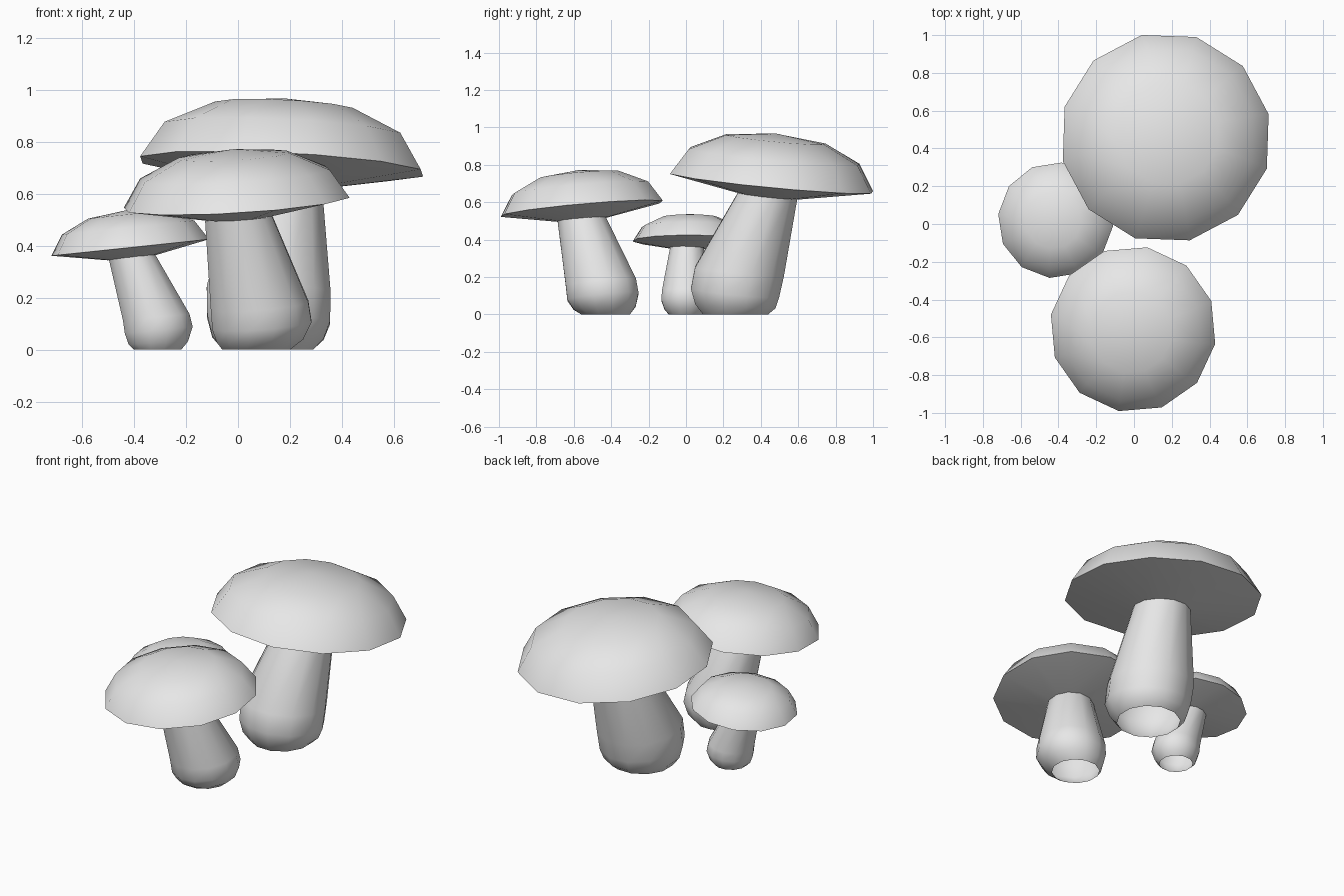
import bpy, bmesh, math
from mathutils import Vector, Matrix

SIDES = 12

cube = bpy.data.objects.get("Cube")
if cube:
    bpy.data.objects.remove(cube, do_unlink=True)

# Single plain grey
grey = bpy.data.materials.new("light_grey")
grey.use_nodes = True
grey.diffuse_color = (0.8, 0.8, 0.8, 1)
grey.node_tree.nodes["Principled BSDF"].inputs["Base Color"].default_value = (0.8, 0.8, 0.8, 1)


def leaning(normal):
    """Rotation that turns straight up into the given direction."""
    return Vector((0, 0, 1)).rotation_difference(Vector(normal)).to_matrix()


def loft(name, rings, phase, closed):
    """Skin a list of (centre, radius, rotation) rings; a zero radius makes a tip."""
    bm = bmesh.new()
    loops = []
    for centre, radius, rot in rings:
        count = SIDES if radius else 1
        loop = []
        for i in range(count):
            a = math.radians(phase) + math.tau * i / SIDES
            offset = rot @ Vector((radius * math.cos(a), radius * math.sin(a), 0))
            loop.append(bm.verts.new(Vector(centre) + offset))
        loops.append(loop)
    for low, high in zip(loops, loops[1:]):
        for i in range(SIDES):
            j = (i + 1) % SIDES
            if len(low) == 1:
                bm.faces.new((low[0], high[j], high[i]))
            elif len(high) == 1:
                bm.faces.new((low[i], low[j], high[0]))
            else:
                bm.faces.new((low[i], low[j], high[j], high[i]))
    if closed:
        bmesh.ops.recalc_face_normals(bm, faces=bm.faces)
    mesh = bpy.data.meshes.new(name)
    bm.to_mesh(mesh)
    bm.free()
    mesh.materials.append(grey)
    obj = bpy.data.objects.new(name, mesh)
    bpy.context.collection.objects.link(obj)
    bpy.ops.object.select_all(action='DESELECT')
    obj.select_set(True)
    bpy.context.view_layer.objects.active = obj
    bpy.ops.object.shade_smooth_by_angle(angle=math.radians(60))
    return obj


# Cap outline: radius and height as fractions of the rim radius
CAP = [(0, -0.14), (0.3, -0.13), (1, 0), (0.84, 0.25), (0.49, 0.415), (0, 0.47)]


def cap(name, centre, radius, normal, phase):
    rot = leaning(normal)
    rings = [(Vector(centre) + rot @ Vector((0, 0, h * radius)), r * radius, rot)
             for r, h in CAP]
    loft(name, rings, phase, True)


def stem(name, sections, normal):
    """Hollow stalk, flat at the foot and tilting toward the cap as it rises."""
    rings = []
    for k, (x, y, z, r) in enumerate(sections):
        tilt = min(1, k / 2)
        rings.append(((x, y, z), r, leaning((normal[0] * tilt, normal[1] * tilt, 1))))
    loft(name, rings, 15, False)


# Tall mushroom at the back
cap("tall_cap", (0.168, 0.457, 0.705), 0.56, (0.05, 0.096, 1), 13)
stem("tall_stem", [(0.115, 0.265, 0, 0.18), (0.115, 0.264, 0.045, 0.222),
                   (0.118, 0.262, 0.115, 0.245), (0.118, 0.286, 0.23, 0.247),
                   (0.165, 0.44, 0.645, 0.163)], (0.05, 0.1, 1))

# Middle mushroom at the front
cap("front_cap", (-0.005, -0.557, 0.565), 0.442, (-0.06, -0.09, 1), 20)
stem("front_stem", [(0.07, -0.43, 0, 0.135), (0.085, -0.435, 0.035, 0.172),
                    (0.092, -0.444, 0.095, 0.198), (0.083, -0.455, 0.17, 0.195),
                    (0.0, -0.56, 0.515, 0.132)], (-0.08, -0.1, 1))

# Small mushroom on the right
cap("small_cap", (-0.415, 0.02, 0.393), 0.307, (-0.105, 0, 1), 24)
stem("small_stem", [(-0.31, 0, 0, 0.095), (-0.307, 0, 0.025, 0.118),
                    (-0.305, 0, 0.075, 0.136), (-0.315, 0, 0.125, 0.133),
                    (-0.41, 0.005, 0.362, 0.092)], (-0.1, 0, 1))
